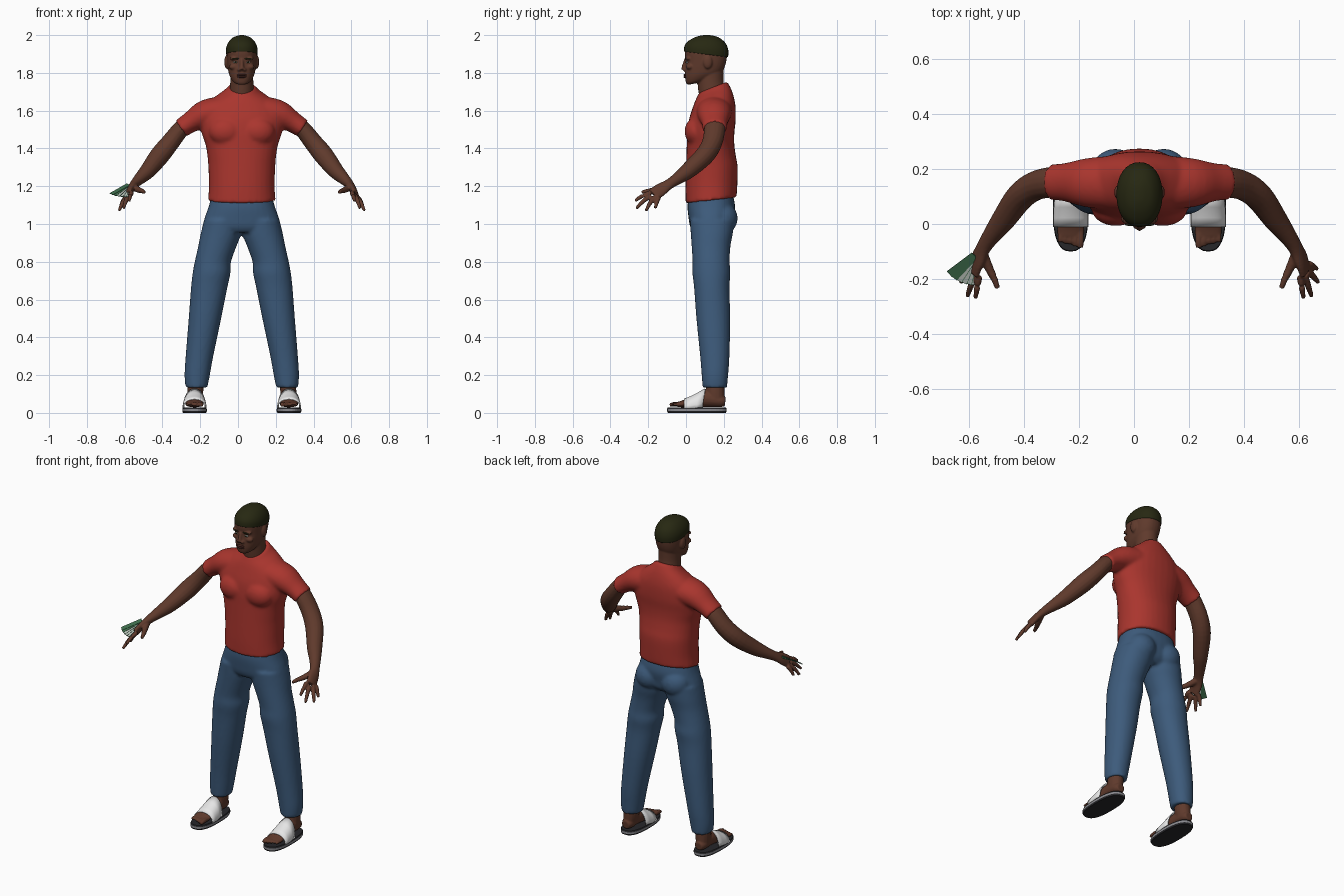
import bpy, bmesh, math
from mathutils import Vector, Matrix

CX = 0.02  # body centre line


def mat(name, *rgb):
    m = bpy.data.materials.new(name)
    m.diffuse_color = (*rgb, 1)
    return m


SKIN = mat("skin", .115, .042, .025)
RED = mat("red_cloth", .40, .036, .027)
DENIM = mat("denim", .047, .105, .20)
CAP = mat("dark_olive", .02, .021, .006)
WHITE = mat("white", .83, .83, .83)
GREY = mat("grey_rubber", .25, .25, .27)
DARK = mat("dark_rubber", .02, .02, .023)
GREEN = mat("note_green", .05, .16, .075)
PALE = mat("note_pale", .55, .6, .55)
LIP = mat("lip", .075, .022, .017)


def spline(rows, n=4):
    """Catmull-Rom interpolation of parameter rows."""
    rows = [Vector(r) for r in rows]
    out = []
    for i in range(len(rows) - 1):
        a, b, c, d = rows[max(i - 1, 0)], rows[i], rows[i + 1], rows[min(i + 2, len(rows) - 1)]
        for k in range(n):
            t = k / n
            out.append(.5 * (2 * b + (c - a) * t + (2 * a - 5 * b + 4 * c - d) * t * t
                             + (3 * b - a - 3 * c + d) * t ** 3))
    return out + [rows[-1]]


def skin_rings(bm, rings):
    vs = [[bm.verts.new(p) for p in r] for r in rings]
    n = len(vs[0])
    for a, b in zip(vs, vs[1:]):
        for j in range(n):
            bm.faces.new((a[j], a[(j + 1) % n], b[(j + 1) % n], b[j]))
    bm.faces.new(vs[0])
    bm.faces.new(vs[-1])


def loft(bm, rows, s=1, e=2.3, n=32, smooth=True):
    """Horizontal rings; row = z, centre x, half width, front y, back y, tilt."""
    rings = []
    for z, x0, w, yf, yb, tilt in (spline(rows) if smooth else rows):
        ring = []
        for k in range(n):
            c, q = math.cos(math.tau * k / n), math.sin(math.tau * k / n)
            x = math.copysign(abs(c) ** (2 / e), c) * w
            y = math.copysign(abs(q) ** (2 / e), q) * (yb - yf) / 2
            ring.append((s * (x0 + x), (yf + yb) / 2 + y, z + tilt * y))
        rings.append(ring)
    skin_rings(bm, rings)


def tube(bm, rows, s=1, n=16):
    """Limb along a path; row = x, y, z, radius a, radius b."""
    rows = spline(rows)
    pts = [Vector(r[:3]) for r in rows]
    rings = []
    for i, r in enumerate(rows):
        d = (pts[min(i + 1, len(pts) - 1)] - pts[max(i - 1, 0)]).normalized()
        b = d.cross(Vector((0, 0, 1) if abs(d.y) > .9 else (0, 1, 0))).normalized()
        m = b.cross(d)
        ring = [pts[i] + b * r[3] * math.cos(math.tau * k / n) + m * r[4] * math.sin(math.tau * k / n)
                for k in range(n)]
        rings.append([(s * p.x, p.y, p.z) for p in ring])
    skin_rings(bm, rings)


def ball(bm, c, r, s=1):
    m = Matrix.Translation((s * c[0], c[1], c[2])) @ Matrix.Diagonal((*r, 1))
    bmesh.ops.create_uvsphere(bm, u_segments=20, v_segments=12, radius=1, matrix=m)


def finish(name, bm, *mats, voxel=0, smooth=True, iters=4):
    bmesh.ops.translate(bm, verts=bm.verts, vec=(CX, 0, 0))
    bmesh.ops.recalc_face_normals(bm, faces=bm.faces)
    me = bpy.data.meshes.new(name)
    for f in bm.faces:
        f.smooth = smooth
    bm.to_mesh(me)
    bm.free()
    for m in mats:
        me.materials.append(m)
    ob = bpy.data.objects.new(name, me)
    bpy.context.collection.objects.link(ob)
    if voxel:  # melt overlapping parts into one skin
        r = ob.modifiers.new("merge", "REMESH")
        r.mode, r.voxel_size, r.use_smooth_shade = "VOXEL", voxel, True
        sm = ob.modifiers.new("soften", "SMOOTH")
        sm.factor, sm.iterations = .5, iters
    return ob


# Shirt: torso, chest and sleeves
bm = bmesh.new()
loft(bm, [(1.125, 0, .179, -.002, .268, .12), (1.2, 0, .174, -.003, .272, .05), (1.3, 0, .177, 0, .274, 0),
          (1.36, 0, .182, .002, .264, 0), (1.42, 0, .192, .004, .256, 0), (1.48, 0, .212, .006, .256, 0),
          (1.55, 0, .222, .015, .263, 0), (1.62, 0, .2, .035, .262, .05), (1.67, 0, .145, .05, .25, .15),
          (1.705, 0, .092, .062, .232, .3), (1.725, 0, .072, .07, .218, .38)], e=2.15)
for s in (1, -1):
    ball(bm, (.085, .055, 1.49), (.09, .063, .075), s)
    tube(bm, [(.08, .15, 1.6, .08, .1), (.19, .15, 1.582, .076, .09), (.27, .152, 1.54, .056, .07),
              (.322, .152, 1.505, .051, .065)], s, 24)
finish("shirt", bm, RED, voxel=.009, iters=6)

# Jeans: hips, seat and legs
bm = bmesh.new()
loft(bm, [(1.15, 0, .16, .014, .25, 0), (1.09, 0, .176, .008, .26, 0), (1.03, 0, .197, .014, .25, 0),
          (.985, 0, .204, .022, .24, 0), (.955, 0, .17, .04, .21, 0)])
for s in (1, -1):
    ball(bm, (.088, .19, 1.03), (.088, .084, .085), s)
    loft(bm, [(1.02, .1, .1, .02, .255, 0), (.95, .11, .107, .025, .248, 0), (.88, .13, .101, .03, .235, 0),
              (.8, .153, .096, .035, .231, 0), (.74, .16, .1, .034, .235, 0), (.66, .173, .096, .043, .23, 0),
              (.5, .195, .086, .055, .234, 0), (.3, .224, .073, .075, .23, 0), (.2, .236, .067, .083, .223, 0),
              (.135, .24, .058, .088, .217, 0)], s, 2.1)
finish("jeans", bm, DENIM, voxel=.009)

# Arms with hands
FINGERS = [((.583, -.19, 1.165), (.597, -.27, 1.122)), ((.6, -.185, 1.15), (.626, -.263, 1.083)),
           ((.612, -.168, 1.14), (.65, -.212, 1.07)), ((.616, -.145, 1.14), (.645, -.163, 1.083))]
for s, side in ((1, "left"), (-1, "right")):
    bm = bmesh.new()
    tube(bm, [(.27, .152, 1.545, .044, .055), (.32, .152, 1.505, .045, .056), (.38, .138, 1.43, .049, .054),
              (.435, .098, 1.362, .052, .051), (.495, .015, 1.285, .043, .044), (.54, -.045, 1.24, .032, .033),
              (.568, -.088, 1.212, .024, .029), (.588, -.13, 1.185, .019, .037), (.602, -.172, 1.155, .016, .038)], s)
    for a, b in FINGERS:
        mid = [(p + q) / 2 for p, q in zip(a, b)]
        mid[2] += .006
        tube(bm, [(*a, .013, .013), (*mid, .012, .012), (*b, .008, .008)], s, 10)
    tube(bm, [(.57, -.11, 1.195, .02, .02), (.545, -.165, 1.18, .016, .016),
              (.528, -.2, 1.175, .013, .013), (.516, -.234, 1.168, .009, .009)], s, 10)
    finish(side + "_arm", bm, SKIN, voxel=.005, iters=3)

# Head, neck, nose, brows and ears
bm = bmesh.new()
loft(bm, [(1.64, 0, .07, .08, .21, 0), (1.70, 0, .064, .068, .205, .2), (1.76, 0, .061, .06, .198, 0),
          (1.83, 0, .062, .06, .2, 0)], e=2)
loft(bm, [(1.746, 0, .03, .012, .1, .2), (1.762, 0, .05, .002, .15, .25), (1.79, 0, .066, -.005, .185, .15),
          (1.82, 0, .073, -.005, .2, 0), (1.86, 0, .078, -.002, .213, 0), (1.91, 0, .08, -.007, .218, 0),
          (1.95, 0, .074, .005, .21, 0), (1.98, 0, .045, .045, .175, 0)])
tube(bm, [(0, .002, 1.868, .01, .012), (0, -.008, 1.838, .011, .013), (0, -.014, 1.816, .014, .012)])
for s in (1, -1):
    ball(bm, (.014, -.006, 1.817), (.011, .012, .009), s)
    ball(bm, (.034, .012, 1.876), (.03, .015, .01), s)
    ball(bm, (.043, .02, 1.832), (.025, .02, .016), s)
    ball(bm, (.08, .115, 1.858), (.012, .024, .036), s)
finish("head", bm, SKIN, voxel=.005, iters=3)

# Face details
bm = bmesh.new()
for s in (1, -1):
    ball(bm, (.033, .006, 1.856), (.013, .006, .005), s)
finish("eyes", bm, PALE)
bm = bmesh.new()
for s in (1, -1):
    ball(bm, (.033, .001, 1.856), (.005, .003, .005), s)
    ball(bm, (.034, -.002, 1.875), (.02, .005, .004), s)
finish("pupils_and_eyebrows", bm, CAP)
bm = bmesh.new()
for z in (1.779, 1.789):
    ball(bm, (0, -.004, z), (.025, .009, .006))
finish("lips", bm, LIP)

# Close-fitting cap
bm = bmesh.new()
loft(bm, [(1.898, 0, .083, -.011, .223, -.13), (1.93, 0, .083, -.008, .224, -.1), (1.96, 0, .072, .008, .211, -.05),
          (1.985, 0, .05, .04, .178, 0), (1.997, 0, .022, .075, .145, 0), (2.0, 0, .004, .1, .12, 0)], e=2.15)
finish("cap", bm, CAP)

# Feet and slide sandals
for s, side in ((1, "left"), (-1, "right")):
    bm = bmesh.new()
    tube(bm, [(.243, .153, .2, .042, .048), (.246, .154, .12, .043, .05), (.25, .155, .07, .038, .05)], s)
    tube(bm, [(.25, .208, .06, .024, .024), (.25, .18, .063, .036, .033), (.25, .11, .075, .04, .044),
              (.25, .05, .062, .044, .034), (.25, -.01, .049, .05, .02), (.25, -.045, .044, .048, .014)], s)
    for k in range(5):  # big toe on the inner side
        x, r = .215 + .0185 * k, .013 - .0012 * k
        tube(bm, [(x, -.03, .046, r, r), (x, -.06, .046, r, r), (x, -.086 + .007 * k, .041, r * .8, r * .8)], s, 10)
    finish(side + "_foot", bm, SKIN, voxel=.005, iters=2)

    bm = bmesh.new()
    loft(bm, [(z, .25, w, yf, yb, 0) for z, w, yf, yb in
              ((0, .061, -.096, .211), (.009, .065, -.1, .215), (.02, .065, -.1, .215), (.028, .062, -.097, .212))],
         s, 2.6, smooth=False)
    for f in bm.faces:  # grey band between dark layers
        f.material_index = int(.009 < f.calc_center_median().z < .02)
    finish(side + "_sandal_sole", bm, DARK, GREY, smooth=False)

    bm = bmesh.new()
    rows = []
    for y, h, w, lean in ((-.01, .05, .061, 0), (.02, .063, .061, .004), (.055, .083, .06, .008), (.088, .105, .057, .014)):
        rows.append([bm.verts.new((s * (.25 + w * math.cos(a)), y + lean * math.sin(a), .022 + h * math.sin(a) ** .8))
                     for a in [math.pi * min(k, 16 - k) / 16 if k <= 8 else math.pi * k / 16 for k in range(17)]])
    for a, b in zip(rows, rows[1:]):
        for k in range(16):
            bm.faces.new((a[k], a[k + 1], b[k + 1], b[k]))
    ob = finish(side + "_sandal_strap", bm, WHITE)
    so = ob.modifiers.new("thickness", "SOLIDIFY")
    so.thickness, so.offset = .006, 0

# Fan of banknotes held in the right hand
bm = bmesh.new()
pivot, first, last = Vector((-.6, -.115, 1.21)), Vector((-.088, -.066, -.05)), Vector((-.012, -.125, -.065))
up = last.cross(first).normalized()
for i in range(6):
    d = first.lerp(last, i / 5).normalized()
    side = up.cross(d)
    c = pivot + d * .062 + up * .002 * i
    basis = Matrix((d * .125, side * .03, up * .0015)).transposed().to_4x4()
    vs = bmesh.ops.create_cube(bm, size=1, matrix=Matrix.Translation(c) @ basis)["verts"]
    bm.normal_update()
    big = [f for f in {f for v in vs for f in v.link_faces} if f.calc_area() > .002]
    if i > 1:
        bmesh.ops.inset_individual(bm, faces=big, thickness=.003)
        for f in big:
            f.material_index = 1
finish("banknote_fan", bm, GREEN, PALE, smooth=False)
